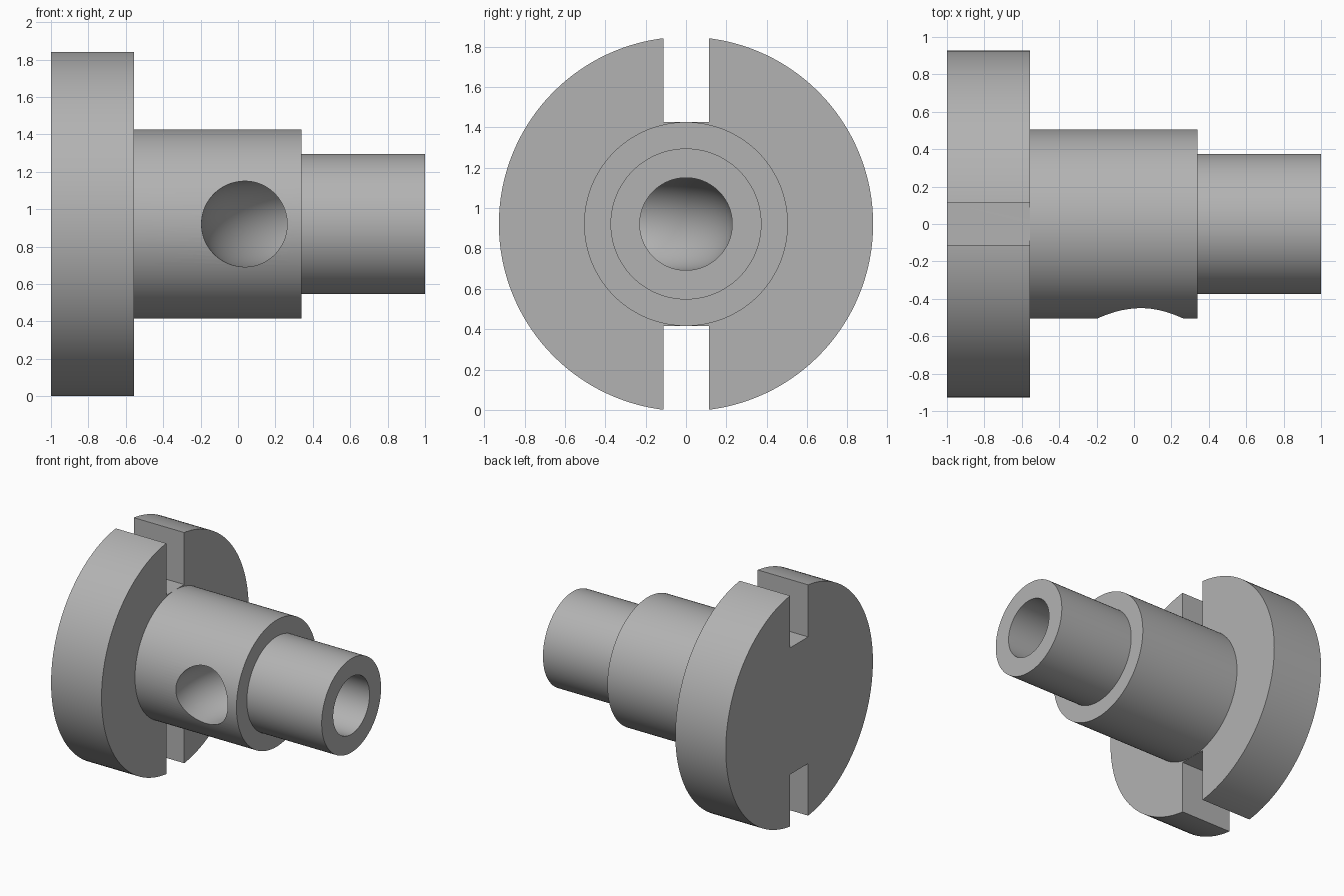
import bpy, bmesh, math
from mathutils import Vector, Matrix

if "Cube" in bpy.data.objects:
    bpy.data.objects.remove(bpy.data.objects["Cube"])

AXIS_Z = 0.921
SIDES = 128

grey = bpy.data.materials.new("plain_grey")
grey.use_nodes = True
colour = (0.45, 0.45, 0.45, 1)
grey.diffuse_color = colour
grey.node_tree.nodes["Principled BSDF"].inputs["Base Color"].default_value = colour


def sweep(name, rings):
    """Skin round rings of (centre, axis direction in plan, radius) into a capped solid."""
    bm = bmesh.new()
    loops = []
    for centre, angle, radius in rings:
        turn = Matrix.Rotation(angle, 3, 'Z')
        loop = []
        for i in range(SIDES):
            a = math.tau * i / SIDES
            spoke = Vector((0, math.cos(a), math.sin(a))) * radius
            loop.append(bm.verts.new(Vector(centre) + turn @ spoke))
        loops.append(loop)
    for low, high in zip(loops, loops[1:]):
        for i in range(SIDES):
            j = (i + 1) % SIDES
            bm.faces.new((low[i], low[j], high[j], high[i]))
    bm.faces.new(loops[0])
    bm.faces.new(loops[-1])
    return finish(name, bm)


def box(name, size, centre):
    bm = bmesh.new()
    bmesh.ops.create_cube(bm, size=1, matrix=Matrix.Translation(centre) @ Matrix.Diagonal((*size, 1)))
    return finish(name, bm)


def finish(name, bm):
    bmesh.ops.recalc_face_normals(bm, faces=bm.faces)
    mesh = bpy.data.meshes.new(name)
    bm.to_mesh(mesh)
    bm.free()
    mesh.materials.append(grey)
    obj = bpy.data.objects.new(name, mesh)
    bpy.context.collection.objects.link(obj)
    return obj


def cut(target, cutter):
    mod = target.modifiers.new(cutter.name, 'BOOLEAN')
    mod.operation, mod.solver, mod.object = 'DIFFERENCE', 'EXACT', cutter
    bpy.ops.object.select_all(action='DESELECT')
    target.select_set(True)
    bpy.context.view_layer.objects.active = target
    bpy.ops.object.modifier_apply(modifier=mod.name)
    bpy.data.objects.remove(cutter)


# Flange, barrel and spigot turned as one stepped solid
FLANGE_R, BARREL_R, SPIGOT_R = 0.927, 0.505, 0.374
profile = [(-1, FLANGE_R), (-0.555, FLANGE_R), (-0.555, BARREL_R),
           (0.34, BARREL_R), (0.34, SPIGOT_R), (1, SPIGOT_R)]
body = sweep("stepped_flanged_body", [((x, 0, AXIS_Z), 0, r) for x, r in profile])

# Slots across the top and bottom of the flange
for side in (1, -1):
    height = 0.6
    z = AXIS_Z + side * (BARREL_R + height / 2)
    cut(body, box("flange_slot", (0.6, 0.226, height), (-0.855, 0.002, z)))

# Curved channel from the front of the barrel round to the end of the spigot
BORE_R, BEND_R, HOLE_X = 0.229, 0.5, 0.034
path = [((HOLE_X, -0.8, AXIS_Z), math.pi / 2, BORE_R)]
for k in range(33):
    a = math.pi / 2 * k / 32
    point = (HOLE_X + BEND_R * (1 - math.cos(a)), BEND_R * (math.sin(a) - 1), AXIS_Z)
    path.append((point, math.pi / 2 - a, BORE_R))
path.append(((1.2, 0, AXIS_Z), 0, BORE_R))
cut(body, sweep("curved_channel", path))

bpy.ops.object.shade_smooth_by_angle(angle=math.radians(30))
